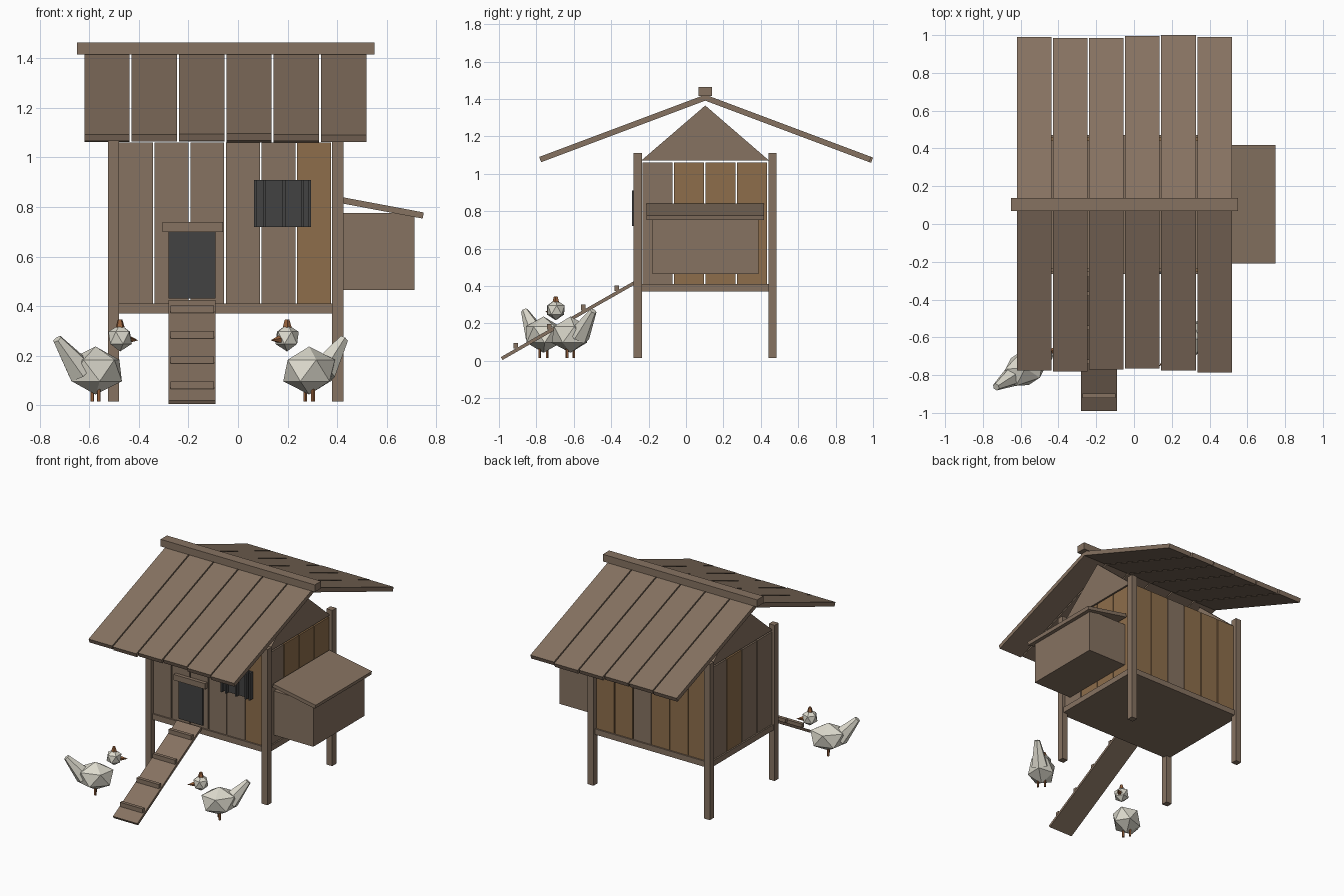
import bpy, bmesh, math
from mathutils import Matrix, Vector

cube = bpy.data.objects.get("Cube")
if cube:
    bpy.data.objects.remove(cube, do_unlink=True)


def material(name, rgb):
    m = bpy.data.materials.new(name)
    m.use_nodes = True
    m.diffuse_color = (*rgb, 1)
    m.node_tree.nodes["Principled BSDF"].inputs["Base Color"].default_value = (*rgb, 1)
    return m


WOOD = material("weathered wood", (0.24, 0.17, 0.12))
WARM = material("warm wood", (0.27, 0.155, 0.07))
DARK = material("dark opening", (0.055, 0.055, 0.055))
WHITE = material("cream feathers", (0.72, 0.70, 0.61))
ORANGE = material("rusty orange", (0.31, 0.12, 0.045))


def finish(name, bm, mat, matrix=Matrix()):
    bmesh.ops.recalc_face_normals(bm, faces=bm.faces)
    me = bpy.data.meshes.new(name)
    bm.to_mesh(me)
    bm.free()
    me.materials.append(mat)
    ob = bpy.data.objects.new(name, me)
    bpy.context.collection.objects.link(ob)
    ob.matrix_world = matrix
    return ob


def box(name, x, y, z, mat=WOOD):
    """Box given by its (low, high) range on each axis."""
    bm = bmesh.new()
    bmesh.ops.create_cube(bm, size=1)
    for v in bm.verts:
        v.co = [r[0] if c < 0 else r[1] for c, r in zip(v.co, (x, y, z))]
    return finish(name, bm, mat)


def extrude(name, outline, axis, span, mat=WOOD):
    """Flat outline pushed along x (outline in y, z) or y (outline in x, z)."""
    bm = bmesh.new()
    place = (lambda d, p: (d, *p)) if axis == "x" else (lambda d, p: (p[0], d, p[1]))
    face = bm.faces.new([bm.verts.new(place(span[0], p)) for p in outline])
    grown = bmesh.ops.extrude_face_region(bm, geom=[face])["geom"]
    shift = Vector(place(span[1] - span[0], (0, 0)))
    bmesh.ops.translate(bm, vec=shift, verts=[g for g in grown if isinstance(g, bmesh.types.BMVert)])
    return finish(name, bm, mat)


def slab(name, a, b, thick, axis, span):
    """Sloping board whose top edge runs from a to b."""
    a, b = Vector(a), Vector(b)
    d = (b - a).normalized()
    n = Vector((-d.y, d.x)) * (1 if d.x > 0 else -1) * thick
    return extrude(name, [a, b, b - n, a - n], axis, span)


# Corner posts
for side, x in (("right", -0.525), ("left", 0.38)):
    for end, y in (("front", -0.28), ("back", 0.44)):
        box(f"{end}_{side}_post", (x, x + 0.045), (y, y + 0.045), (0.015, 1.11))

# Floor
box("floor", (-0.515, 0.415), (-0.265, 0.47), (0.37, 0.41))

# Wall boards: W is warm wood, g is weathered wood
for name, y, pattern in (("front", -0.255, "gggggW"), ("back", 0.44, "WWWgWW")):
    for i, kind in enumerate(pattern):
        x = -0.48 + i * 0.1437
        box(f"{name}_wall_board", (x, x + 0.137), (y, y + 0.02), (0.41, 1.06),
            WARM if kind == "W" else WOOD)
for name, x, pattern in (("left", 0.385, "gWWW"), ("right", -0.505, "ggWg")):
    for i, kind in enumerate(pattern):
        y = -0.232 + i * 0.168
        box(f"{name}_wall_board", (x, x + 0.02), (y, y + 0.161), (0.41, 1.06),
            WARM if kind == "W" else WOOD)
    extrude(f"{name}_gable", [(-0.24, 1.07), (0.445, 1.07), (0.103, 1.365)], "x", (x, x + 0.02))

# Roof boards with slightly uneven ends, and the ridge beam
slope = 0.375
front_ends = (-0.775, -0.78, -0.77, -0.765, -0.775, -0.785)
back_ends = (0.99, 0.985, 0.985, 0.995, 1.0, 0.99)
for i, (front, back) in enumerate(zip(front_ends, back_ends)):
    x = -0.62 + i * 0.191
    for name, end in (("front", front), ("back", back)):
        drop = abs(end - 0.103) * slope
        slab(f"{name}_roof_board", (0.103, 1.423), (end, 1.423 - drop), 0.03, "x", (x, x + 0.183))
box("ridge_beam", (-0.65, 0.55), (0.068, 0.138), (1.415, 1.465))

# Doorway with lintel
box("doorway", (-0.28, -0.09), (-0.264, -0.255), (0.43, 0.70), DARK)
box("door_lintel", (-0.305, -0.06), (-0.28, -0.255), (0.70, 0.74))

# Window with upright bars
box("window", (0.065, 0.295), (-0.264, -0.255), (0.72, 0.91), DARK)
for x in (0.065, 0.10, 0.18, 0.255, 0.283):
    box("window_bar", (x, x + 0.012), (-0.29, -0.264), (0.72, 0.91), DARK)

# Nest box and sloping lid
box("nest_box", (0.405, 0.712), (-0.18, 0.387), (0.465, 0.775))
slab("nest_box_lid", (0.42, 0.84), (0.75, 0.778), 0.025, "y", (-0.21, 0.417))

# Ramp with cleats
slab("ramp", (-0.28, 0.425), (-0.99, 0.02), 0.018, "x", (-0.28, -0.09))
for i in range(4):
    y, z = -0.91 + i * 0.18, 0.065 + i * 0.1025
    box("ramp_cleat", (-0.272, -0.097), (y - 0.012, y + 0.012), (z, z + 0.03))


def cone(name, base, tip, r1, r2, sides, mat, matrix):
    base, tip = Vector(base), Vector(tip)
    bm = bmesh.new()
    bmesh.ops.create_cone(bm, cap_ends=True, segments=sides, radius1=r1, radius2=r2,
                          depth=(tip - base).length)
    turn = (tip - base).to_track_quat("Z", "Y").to_matrix().to_4x4()
    bm.transform(Matrix.Translation((base + tip) / 2) @ turn)
    finish(name, bm, mat, matrix)


def ball(name, centre, scale, mat, matrix):
    bm = bmesh.new()
    bmesh.ops.create_icosphere(bm, subdivisions=1, radius=1)
    bm.transform(Matrix.Translation(centre) @ Matrix.Diagonal((*scale, 1)))
    finish(name, bm, mat, matrix)


# Hens, built facing +x and then turned
for x, y, angle in ((-0.575, -0.762, 33), (0.287, -0.618, 221)):
    m = Matrix.Translation((x, y, 0)) @ Matrix.Rotation(math.radians(angle), 4, "Z")
    ball("hen_body", (0, 0, 0.14), (0.128, 0.10, 0.097), WHITE, m)
    cone("hen_tail", (-0.07, 0, 0.135), (-0.185, 0, 0.267), 0.06, 0.02, 6, WHITE, m)
    ball("hen_head", (0.118, 0, 0.272), (0.053, 0.053, 0.055), WHITE, m)
    cone("hen_beak", (0.155, 0, 0.266), (0.205, 0, 0.262), 0.018, 0, 5, ORANGE, m)
    cone("hen_comb", (0.118, 0, 0.31), (0.118, 0, 0.345), 0.02, 0.01, 5, ORANGE, m)
    for s in (-0.024, 0.024):
        cone("hen_leg", (0, s, 0.015), (0, s, 0.075), 0.008, 0.008, 5, ORANGE, m)
